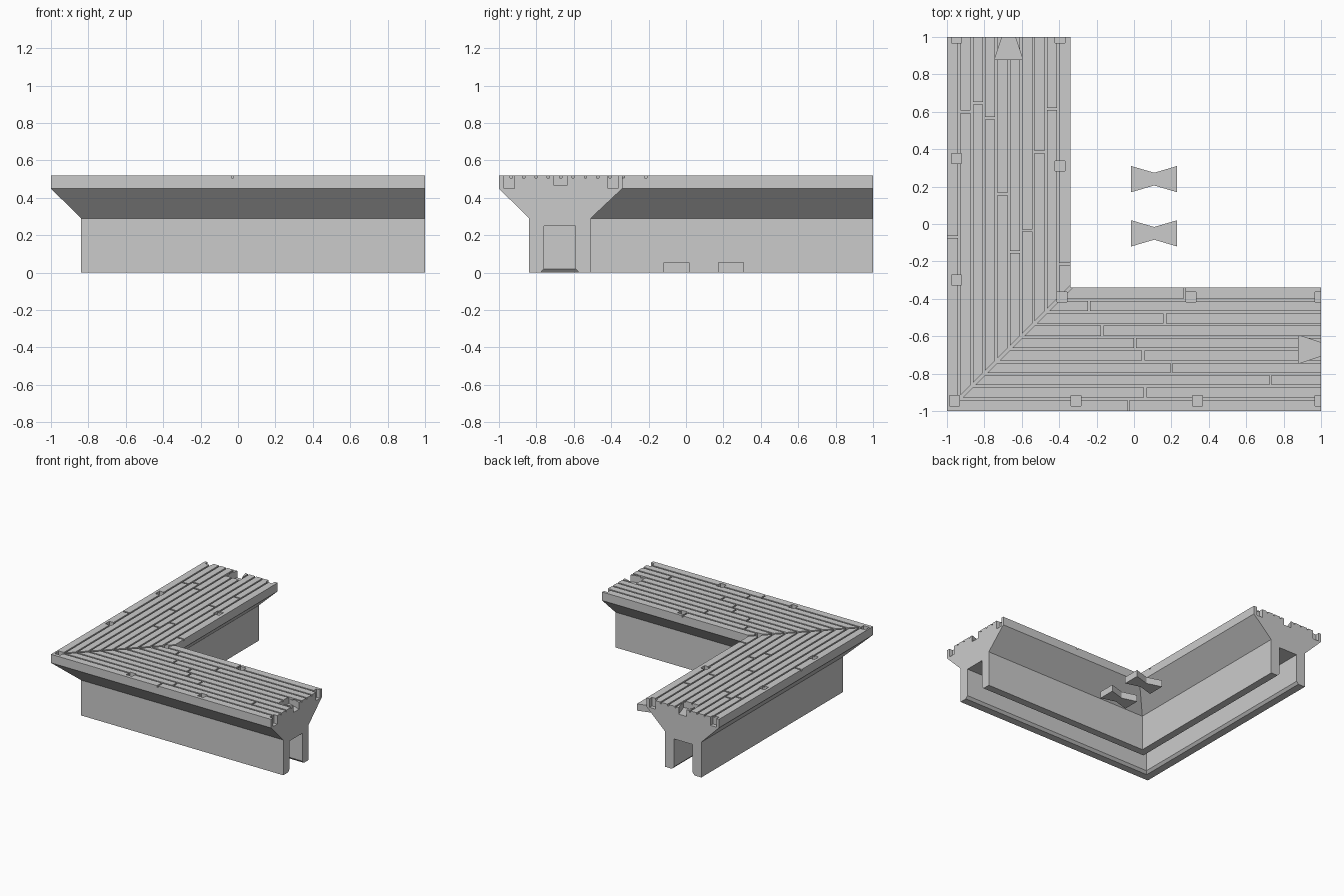
import bpy, bmesh

cube = bpy.data.objects.get("Cube")
if cube:
    bpy.data.objects.remove(cube, do_unlink=True)

TOP, WIDTH, PLANKS = 0.52, 0.66, 10
GROOVE_FLOOR, HALF_GROOVE = 0.507, 0.006

grey = bpy.data.materials.new("light grey")
grey.use_nodes = True
grey.diffuse_color = (0.6, 0.6, 0.6, 1)
grey.node_tree.nodes["Principled BSDF"].inputs["Base Color"].default_value = (0.6, 0.6, 0.6, 1)


def make_object(name, bm):
    bmesh.ops.recalc_face_normals(bm, faces=bm.faces)
    mesh = bpy.data.meshes.new(name)
    bm.to_mesh(mesh)
    bm.free()
    mesh.materials.append(grey)
    obj = bpy.data.objects.new(name, mesh)
    bpy.context.collection.objects.link(obj)
    return obj


def prism(bm, outline, z0, z1):
    low = [bm.verts.new((x, y, z0)) for x, y in outline]
    high = [bm.verts.new((x, y, z1)) for x, y in outline]
    bm.faces.new(low)
    bm.faces.new(high)
    for i in range(len(low)):
        j = (i + 1) % len(low)
        bm.faces.new((low[i], low[j], high[j], high[i]))


def on_arm(arm, points):
    # (distance along the arm, distance from the outer edge) to x, y
    return [(s, d - 1) if arm == 0 else (d - 1, s) for s, d in points]


def box_on_arm(bm, arm, s0, s1, d0, d1, z0):
    prism(bm, on_arm(arm, [(s0, d0), (s1, d0), (s1, d1), (s0, d1)]), z0, TOP + 0.1)


# Mitred wall body, swept around the corner
profile = [(0, TOP), (0, 0.45), (0.16, 0.29), (0.16, 0), (0.222, 0), (0.24, 0.02),
           (0.24, 0.25), (0.41, 0.25), (0.41, 0.02), (0.428, 0), (0.49, 0),
           (0.49, 0.29), (WIDTH, 0.45), (WIDTH, TOP)]
bm = bmesh.new()
stations = [[bm.verts.new((1, d - 1, z)) for d, z in profile],
            [bm.verts.new((d - 1, d - 1, z)) for d, z in profile],
            [bm.verts.new((d - 1, 1, z)) for d, z in profile]]
for a, b in zip(stations, stations[1:]):
    for i in range(len(profile)):
        j = (i + 1) % len(profile)
        bm.faces.new((a[i], a[j], b[j], b[i]))
bm.faces.new(stations[0])
bm.faces.new(stations[2])
body = make_object("corner_wall", bm)

# Plank grooves, staggered butt joints, peg holes and dovetail sockets
joints = [[-0.03, 0.06, 0.73, 0.2, 0.05, 0.005, -0.17, 0.165, -0.24, 0.27],
          [-0.07, 0.6, 0.645, 0.565, 0.16, -0.15, -0.035, 0.385, 0.615, -0.215]]
pegs = [[(-0.96, 0.055), (-0.31, 0.055), (0.34, 0.055), (0.995, 0.055),
         (-0.385, 0.61), (0.305, 0.61), (0.995, 0.61)],
        [(-0.3, 0.05), (0.35, 0.05), (0.995, 0.05), (0.31, 0.605), (0.995, 0.605)]]
step = WIDTH / PLANKS
h = HALF_GROOVE
bm = bmesh.new()
for arm in (0, 1):
    for k in range(1, PLANKS):
        d = k * step
        prism(bm, on_arm(arm, [(d - h - 1, d - h), (1.1, d - h), (1.1, d + h), (d + h - 1, d + h)]),
              GROOVE_FLOOR, TOP + 0.05)
    for k, s in enumerate(joints[arm]):
        d0 = k * step - (0.03 if k == 0 else 0)
        d1 = (k + 1) * step + (0.03 if k == PLANKS - 1 else 0)
        box_on_arm(bm, arm, s - h, s + h, d0, d1, GROOVE_FLOOR)
    for s, d in pegs[arm]:
        box_on_arm(bm, arm, s - 0.027, s + 0.027, d - 0.027, d + 0.027, 0.45)
    prism(bm, on_arm(arm, [(0.88, 0.255), (1.03, 0.305), (1.03, 0.355), (0.88, 0.405)]),
          0.465, TOP + 0.08)
# Mitre groove on the diagonal
prism(bm, [(-0.95 + h, -0.95 - h), (-0.33 + h, -0.33 - h),
           (-0.33 - h, -0.33 + h), (-0.95 - h, -0.95 + h)], GROOVE_FLOOR, TOP + 0.06)
cutter = make_object("groove_cutter", bm)
cutter.hide_render = True

cut = body.modifiers.new("grooves", "BOOLEAN")
cut.operation, cut.solver, cut.use_self, cut.object = "DIFFERENCE", "EXACT", True, cutter
bpy.context.view_layer.objects.active = body
body.select_set(True)
bpy.ops.object.modifier_apply(modifier=cut.name)
bpy.data.objects.remove(cutter, do_unlink=True)

# Loose dovetail keys
for name, y in (("front_key", -0.05), ("back_key", 0.24)):
    bm = bmesh.new()
    prism(bm, [(-0.015, y - 0.07), (0.108, y - 0.034), (0.23, y - 0.07),
               (0.23, y + 0.07), (0.108, y + 0.034), (-0.015, y + 0.07)], 0, 0.055)
    make_object(name, bm)
